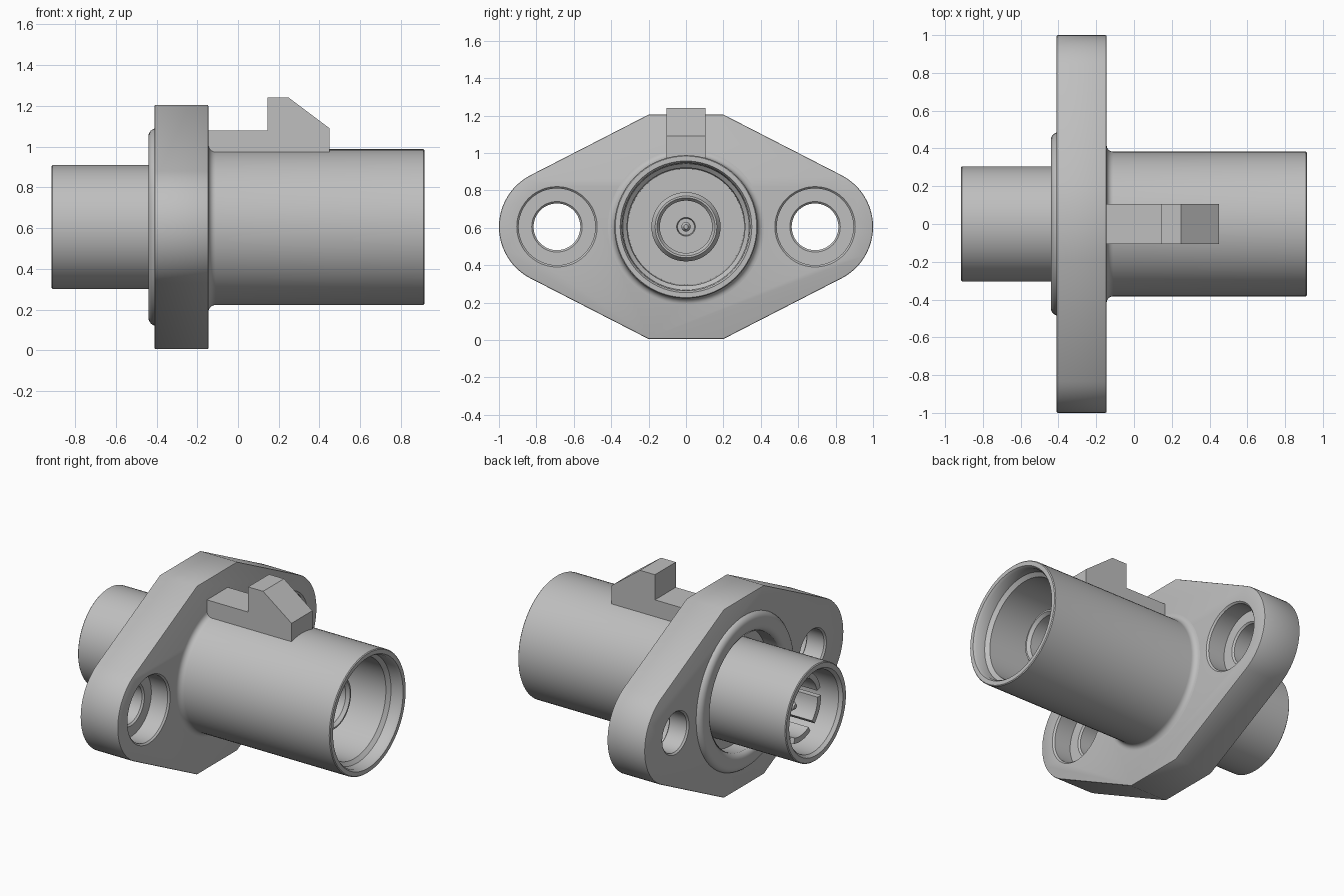
import bpy, bmesh, math
from mathutils import Vector

cube = bpy.data.objects.get("Cube")
if cube:
    bpy.data.objects.remove(cube, do_unlink=True)

AXIS = 0.605          # height of the connector axis
BOLT_Y = 0.69

grey = bpy.data.materials.new("plain grey")
grey.use_nodes = True
grey.diffuse_color = (0.52, 0.52, 0.52, 1)
grey.node_tree.nodes["Principled BSDF"].inputs["Base Color"].default_value = (0.52, 0.52, 0.52, 1)


def finish(name, bm):
    bmesh.ops.remove_doubles(bm, verts=bm.verts, dist=1e-5)
    bmesh.ops.recalc_face_normals(bm, faces=bm.faces)
    mesh = bpy.data.meshes.new(name)
    bm.to_mesh(mesh)
    bm.free()
    mesh.materials.append(grey)
    obj = bpy.data.objects.new(name, mesh)
    bpy.context.collection.objects.link(obj)
    return obj


def activate(obj):
    bpy.ops.object.select_all(action='DESELECT')
    obj.select_set(True)
    bpy.context.view_layer.objects.active = obj


def smooth(obj):
    activate(obj)
    bpy.ops.object.shade_smooth_by_angle(angle=math.radians(30))


def lathe(name, profile, y=0, start=0, sweep=math.tau, steps=64, closed=False):
    """Turn (x, radius) points around the x axis."""
    bm = bmesh.new()
    vs = [bm.verts.new((x, y + r * math.cos(start), AXIS + r * math.sin(start))) for x, r in profile]
    es = [bm.edges.new(p) for p in zip(vs, vs[1:])]
    if closed:
        es.append(bm.edges.new((vs[-1], vs[0])))
    full = sweep == math.tau
    if not full:
        cap = bm.faces.new(vs)
    out = bmesh.ops.spin(bm, geom=vs + es, cent=(0, y, AXIS), axis=(1, 0, 0),
                         angle=sweep, steps=steps, use_duplicate=False)
    if not full:
        end = [g for g in out["geom_last"] if isinstance(g, bmesh.types.BMVert)]
        mid = sum((v.co for v in end), Vector()) / len(end)
        # order the closing verts by angle in the radial plane
        end.sort(key=lambda v: math.atan2(math.hypot(v.co.y - y, v.co.z - AXIS)
                                          - math.hypot(mid.y - y, mid.z - AXIS), v.co.x - mid.x))
        if not bm.faces.get(end):
            bm.faces.new(end)
    return finish(name, bm)


def extrude(name, points, offset):
    bm = bmesh.new()
    face = bm.faces.new([bm.verts.new(p) for p in points])
    new = bmesh.ops.extrude_face_region(bm, geom=[face])["geom"]
    bmesh.ops.translate(bm, vec=offset, verts=[g for g in new if isinstance(g, bmesh.types.BMVert)])
    return finish(name, bm)


# Mounting flange: flat top and bottom, rounded ends
quarter = [(0.2, 0.6)]
for i in range(13):
    a = math.radians(62.5 * (1 - i / 12))
    quarter.append((BOLT_Y + 0.31 * math.cos(a), 0.31 * math.sin(a)))
right = quarter + [(y, -z) for y, z in reversed(quarter[:-1])]
outline = right + [(-y, -z) for y, z in right]
flange = extrude("mounting_flange", [(-0.41, y, AXIS + z) for y, z in outline], (0.265, 0, 0))
activate(flange)
bevel = flange.modifiers.new("edge", 'BEVEL')
bevel.width = 0.007
bevel.segments = 2
bevel.limit_method = 'ANGLE'
bevel.angle_limit = math.radians(40)
bpy.ops.object.modifier_apply(modifier=bevel.name)

# Stepped bolt holes and seal recess
bolt = [(-0.5, 0), (-0.5, 0.135), (-0.41, 0.135), (-0.4, 0.125), (-0.28, 0.125), (-0.27, 0.135),
        (-0.27, 0.205), (-0.155, 0.205), (-0.145, 0.215), (-0.1, 0.215), (-0.1, 0)]
cutters = [lathe("bolt_cutter", bolt, y=s * BOLT_Y, steps=48) for s in (-1, 1)]
cutters.append(lathe("recess_cutter", [(-0.5, 0), (-0.5, 0.365), (-0.32, 0.365), (-0.32, 0)]))
for cutter in cutters:
    cutter.hide_render = True
    activate(flange)
    mod = flange.modifiers.new("cut", 'BOOLEAN')
    mod.operation = 'DIFFERENCE'
    mod.solver = 'EXACT'
    mod.object = cutter
    bpy.ops.object.modifier_apply(modifier=mod.name)
    bpy.data.objects.remove(cutter, do_unlink=True)
smooth(flange)

# Both barrels with the wall between them
fillet = [(-0.11 - 0.035 * math.cos(a), 0.418 - 0.035 * math.sin(a))
          for a in [math.pi / 2 * i / 6 for i in range(7)]]
barrel = [(-0.45, 0), (-0.45, 0.255), (-0.895, 0.255), (-0.915, 0.27), (-0.915, 0.3), (-0.91, 0.305),
          (-0.25, 0.305), (-0.25, 0.418)] + fillet + [
          (0.91, 0.383), (0.915, 0.378), (0.915, 0.352), (0.9, 0.342), (0.84, 0.338),
          (0.82, 0.315), (0, 0.31), (0, 0)]
smooth(lathe("barrels", barrel, steps=72))

# Rounded seal ring behind the flange
ring = [(-0.35, 0.365), (-0.42, 0.365)]
for i in range(7):
    a = math.pi / 2 * i / 6
    ring.append((-0.4 - 0.04 * math.sin(a), 0.405 - 0.04 * math.cos(a)))
for i in range(7):
    a = math.pi / 2 * i / 6
    ring.append((-0.4 - 0.04 * math.cos(a), 0.445 + 0.04 * math.sin(a)))
ring.append((-0.35, 0.485))
smooth(lathe("seal_ring", ring, closed=True, steps=72))

# Inner contact sleeve in the large barrel, with insulator and pin
sleeve = [(-0.02, 0.18), (0.56, 0.18), (0.57, 0.17), (0.6, 0.17), (0.61, 0.185), (0.65, 0.185), (0.68, 0.165),
          (0.68, 0.155), (0.66, 0.14), (0.58, 0.14), (0.58, 0.05), (0.56, 0.045), (0.56, 0)]
smooth(lathe("contact_sleeve", sleeve, steps=48))
pin = [(0.5, 0), (0.5, 0.025), (0.62, 0.025), (0.64, 0.012), (0.64, 0)]
smooth(lathe("front_pin", pin, steps=24))

# Spring fingers and pin in the small barrel
finger = [(-0.47, 0.18), (-0.8, 0.18), (-0.8, 0.215), (-0.47, 0.215)]
for i in range(6):
    smooth(lathe(f"spring_finger_{i + 1}", finger, start=math.tau * i / 6,
                 sweep=math.radians(46), steps=8, closed=True))
smooth(lathe("rear_insulator", [(-0.44, 0.12), (-0.66, 0.12), (-0.66, 0)], steps=40))
smooth(lathe("rear_pin", [(-0.6, 0.035), (-0.74, 0.035), (-0.77, 0.015), (-0.77, 0)], steps=24))

# Latch on top of the large barrel
latch = [(-0.16, 0.955), (-0.16, 1.08), (0.145, 1.08), (0.145, 1.24),
         (0.25, 1.24), (0.45, 1.09), (0.45, 0.955)]
extrude("latch", [(x, -0.105, z) for x, z in latch], (0, 0.21, 0))
